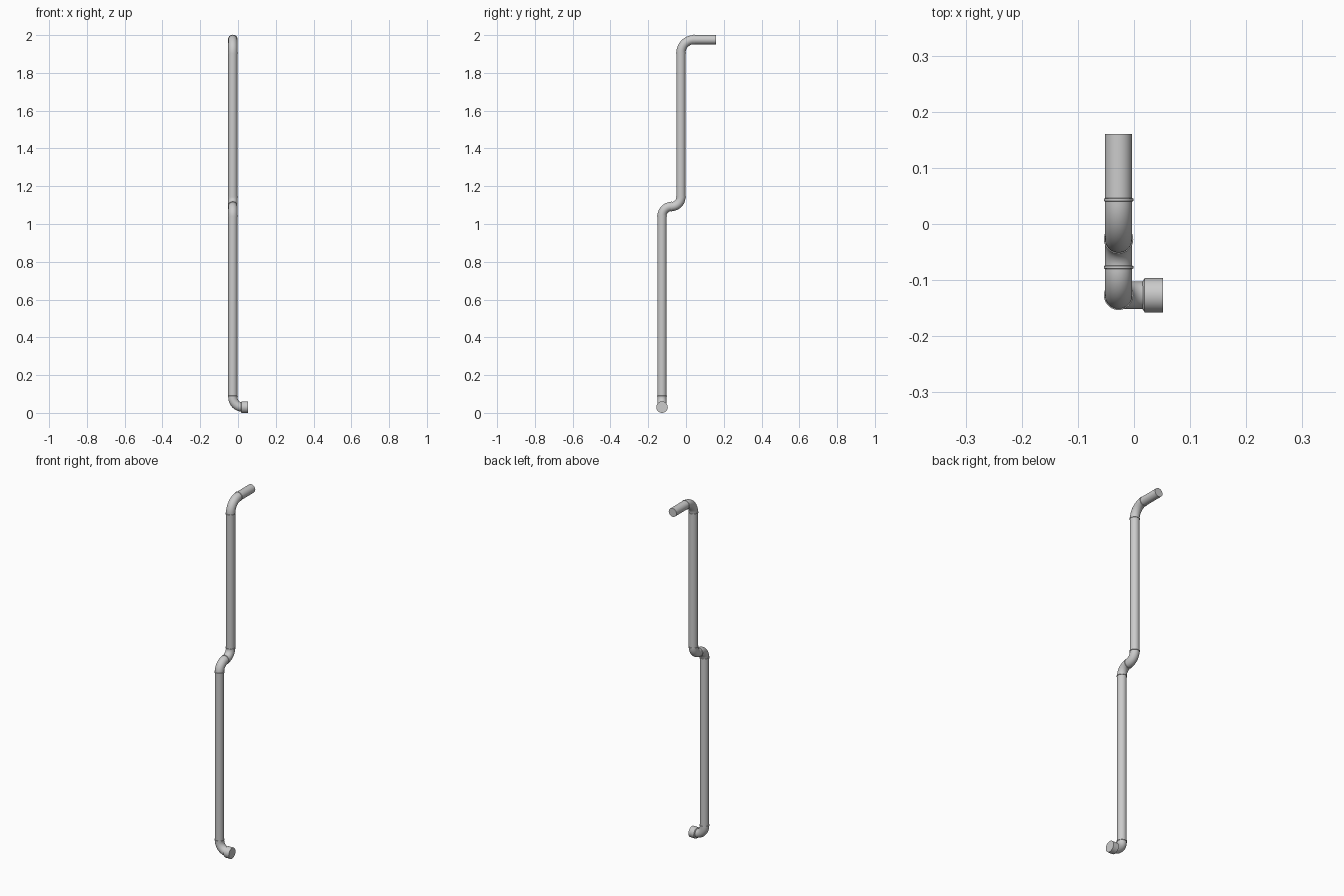
import bpy, bmesh, math
from mathutils import Vector

if "Cube" in bpy.data.objects:
    bpy.data.objects.remove(bpy.data.objects["Cube"])

SIDES = 40
R = 0.0242          # pipe radius
RING = 0.0262       # joint bead radius
X = -0.0275         # pipe run in x
Y_LOW, Y_UP = -0.127, -0.027
Z_OUT, Z_TOP, Z_MID = 0.0305, 1.9758, 1.0925


def sweep(name, rings):
    """Skin circular sections given as (centre, direction, radius), with end caps."""
    bm = bmesh.new()
    loops, u = [], None
    for c, d, r in rings:
        d = Vector(d).normalized()
        if u is None:
            u = d.orthogonal().normalized()
            prev = d
        u = prev.rotation_difference(d) @ u
        prev = d
        v = d.cross(u)
        loops.append([bm.verts.new(Vector(c) + r * (math.cos(a) * u + math.sin(a) * v))
                      for a in (2 * math.pi * i / SIDES for i in range(SIDES))])
    for a, b in zip(loops, loops[1:]):
        for i in range(SIDES):
            j = (i + 1) % SIDES
            bm.faces.new((a[i], a[j], b[j], b[i]))
    bm.faces.new(loops[0][::-1])
    bm.faces.new(loops[-1])
    bmesh.ops.recalc_face_normals(bm, faces=bm.faces)
    me = bpy.data.meshes.new(name)
    bm.to_mesh(me)
    bm.free()
    ob = bpy.data.objects.new(name, me)
    bpy.context.collection.objects.link(ob)
    bpy.ops.object.select_all(action='DESELECT')
    bpy.context.view_layer.objects.active = ob
    ob.select_set(True)
    bpy.ops.object.shade_smooth_by_angle(angle=math.radians(35))
    return ob


def pipe(name, a, b, r=R):
    d = Vector(b) - Vector(a)
    return sweep(name, [(a, d, r), (b, d, r)])


def elbow(name, start, d0, d1, bend, n=14):
    """Quarter bend that leaves start along d0 and ends along d1."""
    s, d0, d1 = Vector(start), Vector(d0), Vector(d1)
    rings = []
    for i in range(n + 1):
        t = math.pi / 2 * i / n
        c = s + bend * (math.sin(t) * d0 + (1 - math.cos(t)) * d1)
        rings.append((c, math.cos(t) * d0 + math.sin(t) * d1, R))
    return sweep(name, rings)


def bead(name, c, d):
    """Narrow rounded ring at a joint."""
    c, d = Vector(c), Vector(d)
    return sweep(name, [(c + d * o, d, r) for o, r in
                        ((-0.003, R), (-0.002, RING), (0.002, RING), (0.003, R))])


UP, BACK, RIGHT, DOWN = (0, 0, 1), (0, 1, 0), (1, 0, 0), (0, 0, -1)
B_TOP, B_MID, B_OUT = 0.070, 0.050, 0.052

# Straight runs
pipe("lower_pipe", (X, Y_LOW, Z_OUT + B_OUT), (X, Y_LOW, Z_MID - B_MID))
pipe("upper_pipe", (X, Y_UP, Z_MID + B_MID), (X, Y_UP, Z_TOP - B_TOP))
pipe("top_outlet", (X, Y_UP + B_TOP, Z_TOP), (X, 0.16, Z_TOP))

# Bends
elbow("top_elbow", (X, Y_UP, Z_TOP - B_TOP), UP, BACK, B_TOP)
elbow("offset_elbow_lower", (X, Y_LOW, Z_MID - B_MID), UP, BACK, B_MID)
elbow("offset_elbow_upper", (X, Y_LOW + B_MID, Z_MID), BACK, UP, B_MID)
elbow("bottom_elbow", (X, Y_LOW, Z_OUT + B_OUT), DOWN, RIGHT, B_OUT)

# Joint beads
for i, (y, z, d) in enumerate([
        (Y_LOW, Z_OUT + B_OUT + 0.006, UP), (Y_LOW, Z_MID - B_MID, UP),
        (Y_LOW + B_MID, Z_MID, BACK), (Y_UP, Z_MID + B_MID, UP),
        (Y_UP, Z_TOP - B_TOP, UP), (Y_UP + B_TOP, Z_TOP, BACK)]):
    bead(f"joint_bead_{i + 1}", (X, y, z), Vector(d))

# Wider socket at the bottom outlet
sweep("outlet_socket", [((x, Y_LOW, Z_OUT), RIGHT, r) for x, r in
                        ((0.015, R), (0.019, 0.0305), (0.052, 0.0305))])
